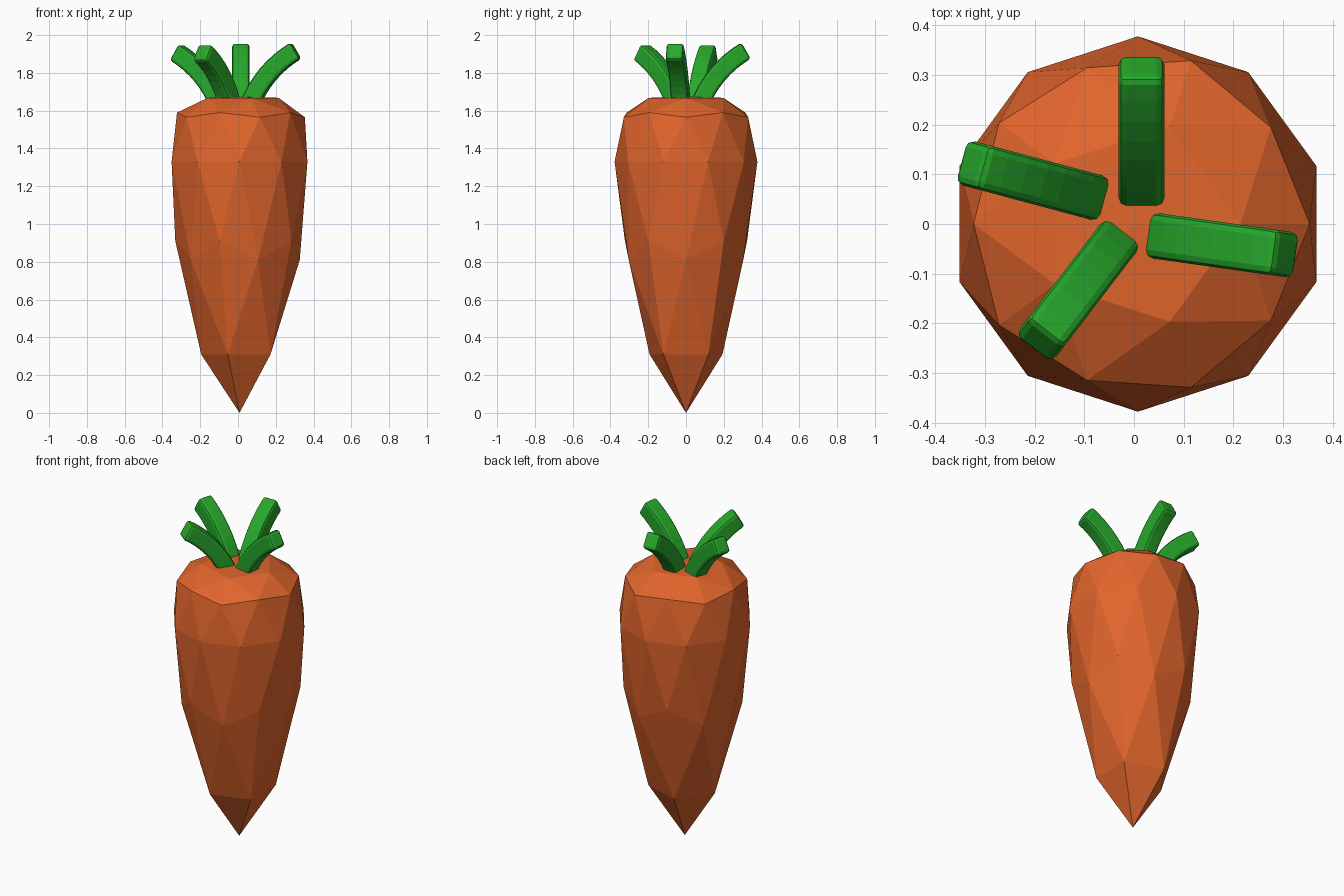
import bpy, bmesh, math
from mathutils import Vector, Matrix

if "Cube" in bpy.data.objects:
    bpy.data.objects.remove(bpy.data.objects["Cube"])


def material(name, color):
    m = bpy.data.materials.new(name)
    m.diffuse_color = (*color, 1)
    m.use_nodes = True
    m.node_tree.nodes["Principled BSDF"].inputs["Base Color"].default_value = m.diffuse_color
    return m


def add_object(name, bm, mat):
    bmesh.ops.recalc_face_normals(bm, faces=bm.faces[:])
    me = bpy.data.meshes.new(name)
    bm.to_mesh(me)
    bm.free()
    me.materials.append(mat)
    ob = bpy.data.objects.new(name, me)
    bpy.context.collection.objects.link(ob)
    return ob


orange = material("orange", (0.75, 0.13, 0.025))
green = material("green", (0.02, 0.39, 0.024))

# Root: a low-poly icosphere whose rings are remapped to the carrot profile
# (ring height on unit sphere, new z, new radius)
rings = [(1, 1.675, 0), (0.851, 1.668, 0.207), (0.526, 1.59, 0.331),
         (0.447, 1.565, 0.346), (0, 1.33, 0.378), (-0.447, 0.91, 0.34),
         (-0.526, 0.81, 0.319), (-0.851, 0.31, 0.203), (-1, 0, 0)]
bm = bmesh.new()
bmesh.ops.create_icosphere(bm, subdivisions=2, radius=1)
for v in bm.verts:
    _, z, r = min(rings, key=lambda k: abs(k[0] - v.co.z))
    a = math.atan2(v.co.y, v.co.x)
    v.co = (0.008 + r * math.cos(a), r * math.sin(a), z)
add_object("carrot_root", bm, orange)


# Leaves: square bars swept along an arc that leans outward, edges rounded
def leaf(name, x, y, heading, top):
    n, half, length = 8, 0.046, 0.395
    a0, a1 = math.radians(70), math.radians(30)
    bm = bmesh.new()
    pos, loops = Vector((0.045, 0, top - 0.339)), []
    for i in range(n + 1):
        a = a0 + (a1 - a0) * i / n
        out = Vector((math.sin(a), 0, -math.cos(a))) * half * 1.08
        side = Vector((0, half, 0))
        loops.append([bm.verts.new(pos + s * out + t * side)
                      for s, t in ((1, 1), (1, -1), (-1, -1), (-1, 1))])
        am = a + (a1 - a0) / (2 * n)
        pos = pos + Vector((math.cos(am), 0, math.sin(am))) * length / n
    for p, q in zip(loops, loops[1:]):
        for k in range(4):
            j = (k + 1) % 4
            bm.faces.new((p[k], p[j], q[j], q[k]))
    bm.faces.new(loops[0])
    bm.faces.new(loops[-1])
    bm.transform(Matrix.Translation((x, y, 0))
                 @ Matrix.Rotation(math.radians(heading), 4, 'Z'))
    ob = add_object(name, bm, green)
    bev = ob.modifiers.new("rounded_edges", 'BEVEL')
    bev.width = 0.016
    bev.segments = 2
    bev.limit_method = 'ANGLE'
    bev.angle_limit = math.radians(40)


leaf("leaf_back", 0.015, 0.024, 90, 1.96)
leaf("leaf_right", 0.016, -0.02, -8, 1.96)
leaf("leaf_left", -0.045, 0.045, 165, 1.952)
leaf("leaf_front", -0.012, -0.003, 232.5, 1.952)
